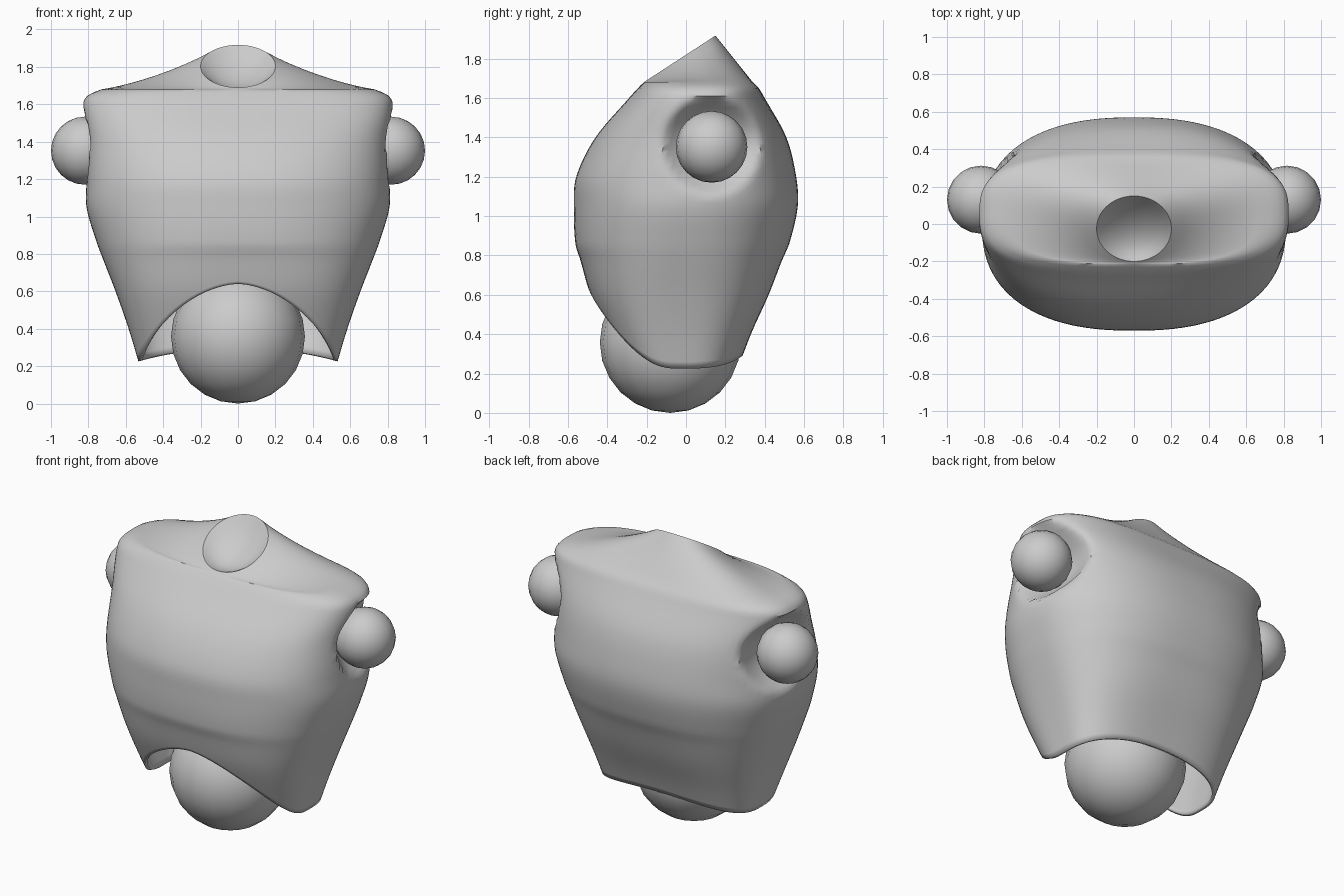
import bpy, bmesh, math

if "Cube" in bpy.data.objects:
    bpy.data.objects.remove(bpy.data.objects["Cube"])

SEG = 96

# Torso sections: z, half width, front y, back y, squareness
SECTIONS = [
    (0.20, 0.525, -0.300, 0.255, 3.0),
    (0.40, 0.585, -0.395, 0.330, 3.0),
    (0.60, 0.655, -0.485, 0.420, 2.8),
    (0.78, 0.725, -0.538, 0.490, 2.6),
    (0.86, 0.755, -0.562, 0.525, 2.5),
    (1.05, 0.810, -0.570, 0.568, 2.4),
    (1.20, 0.810, -0.558, 0.560, 2.4),
    (1.40, 0.810, -0.460, 0.510, 2.5),
    (1.60, 0.828, -0.290, 0.400, 2.8),
    (1.65, 0.800, -0.245, 0.370, 3.0),
    (1.68, 0.730, -0.215, 0.340, 3.0),
]


def section(z):
    """Smoothly interpolated section at height z."""
    s = SECTIONS
    i = max(0, min(len(s) - 2, sum(1 for r in s if r[0] <= z) - 1))
    h = s[i + 1][0] - s[i][0]
    t = (z - s[i][0]) / h

    def slope(k, c):
        a, b = s[max(k - 1, 0)], s[min(k + 1, len(s) - 1)]
        return (b[c] - a[c]) / (b[0] - a[0])

    return [(2*t**3 - 3*t**2 + 1) * s[i][c] + (t**3 - 2*t**2 + t) * h * slope(i, c)
            + (3*t**2 - 2*t**3) * s[i + 1][c] + (t**3 - t**2) * h * slope(i + 1, c)
            for c in range(1, 5)]


def outline(a, n):
    """Unit superellipse point at angle a."""
    c, s = math.cos(a), math.sin(a)
    r = (abs(c)**n + abs(s)**n) ** (-1 / n)
    return c * r, s * r


def body_point(a, z):
    hw, yf, yb, n = section(z)
    u, v = outline(a, n)
    x, y = hw * u, (yf + yb) / 2 + (yb - yf) / 2 * v
    # shallow shoulder sockets
    d = math.hypot(y - 0.13, z - 1.36)
    if abs(x) > 0.45 and d < 0.25:
        x -= math.copysign(0.16 * (1 - (d / 0.25)**2), x)
    return x, y, z


def hem(a):
    """Lower edge: high arch in front, shallow one behind."""
    u, v = outline(a, 3.0)
    if v < 0:
        return 0.225 + 0.415 * (1 - abs(u)**1.7)
    return 0.225 + 0.07 * (1 - u * u)


def neck_point(a, scale, drop):
    """Point of the tilted neck socket, scaled inward and lowered."""
    x, y = 0.2 * math.cos(a) * scale, -0.025 + 0.175 * math.sin(a) * scale
    return x, y, 1.69 + (y + 0.2) * 0.65 - drop


def finish(ob):
    bpy.ops.object.select_all(action='DESELECT')
    ob.select_set(True)
    bpy.context.view_layer.objects.active = ob
    bpy.ops.object.shade_smooth_by_angle(angle=math.radians(45))


def ball(name, radius, loc):
    bpy.ops.mesh.primitive_uv_sphere_add(segments=20, ring_count=12, radius=radius, location=loc)
    ob = bpy.context.object
    ob.name = name
    finish(ob)


# Torso shell: hem, chest, shoulders, neck socket
angles = [2 * math.pi * j / SEG for j in range(SEG)]
rings = []
for k in range(20):
    t = k / 20
    rings.append([body_point(a, hem(a) + t * (0.92 - hem(a))) for a in angles])
for k in range(24):
    rings.append([body_point(a, 0.92 + 0.03 * k) for a in angles])
for z in (1.63, 1.65, 1.665, 1.68):
    rings.append([body_point(a, z) for a in angles])
crease = rings[-1]
for k in range(1, 9):
    t = k / 8
    ring = []
    for a, p in zip(angles, crease):
        q = neck_point(a, 1, 0)
        sag = 0.06 * t * (1 - t) * abs(math.cos(a))
        ring.append((p[0] + (q[0] - p[0]) * t, p[1] + (q[1] - p[1]) * t,
                     p[2] + (q[2] - p[2]) * t - sag))
    rings.append(ring)
for scale, drop in ((0.9, 0.015), (0.75, 0.04), (0.5, 0.065), (0.25, 0.08)):
    rings.append([neck_point(a, scale, drop) for a in angles])

bm = bmesh.new()
grid = [[bm.verts.new(p) for p in ring] for ring in rings]
for low, high in zip(grid, grid[1:]):
    for j in range(SEG):
        i = (j + 1) % SEG
        bm.faces.new((low[j], low[i], high[i], high[j]))
tip = bm.verts.new(neck_point(0, 0, 0.085))
for j in range(SEG):
    bm.faces.new((grid[-1][j], grid[-1][(j + 1) % SEG], tip))
mesh = bpy.data.meshes.new("torso")
bm.to_mesh(mesh)
bm.free()
torso = bpy.data.objects.new("torso", mesh)
bpy.context.collection.objects.link(torso)
finish(torso)
wall = torso.modifiers.new("wall", 'SOLIDIFY')
wall.thickness = 0.02
wall.offset = -1

# Joint balls
ball("waist_ball", 0.358, (0, -0.08, 0.358))
for side, label in ((-1, "left"), (1, "right")):
    ball(label + "_shoulder_ball", 0.182, (side * 0.818, 0.13, 1.352))
